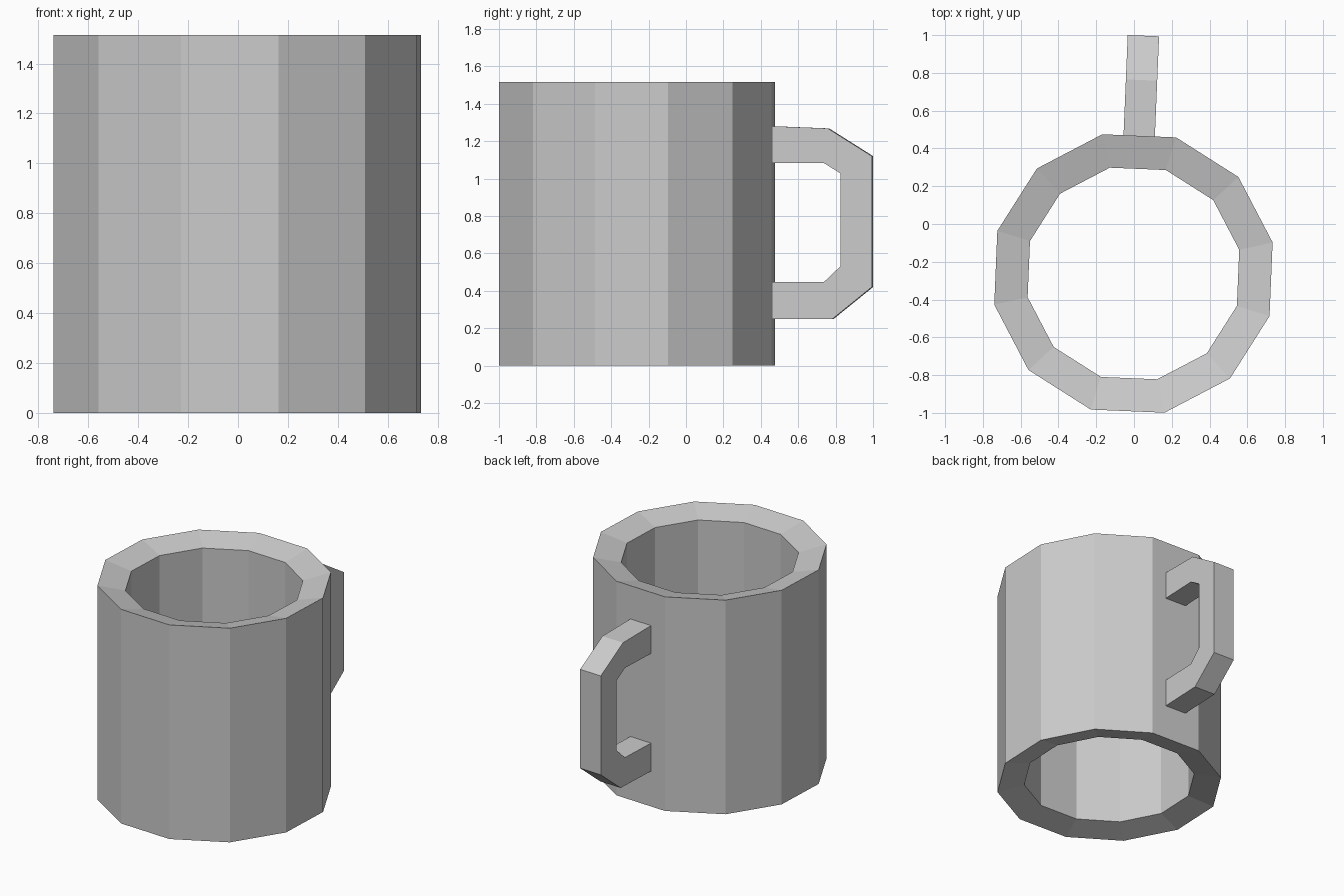
import bpy
import math

if "Cube" in bpy.data.objects:
    bpy.data.objects.remove(bpy.data.objects["Cube"])

CENTRE = (-0.003, -0.262, 0)
TURN = math.radians(-2.4)
SIDES = 12


def add_object(name, verts, faces):
    mesh = bpy.data.meshes.new(name)
    mesh.from_pydata(verts, [], faces)
    mesh.update()
    obj = bpy.data.objects.new(name, mesh)
    obj.location = CENTRE
    obj.rotation_euler.z = TURN
    bpy.context.collection.objects.link(obj)
    return obj


# Cup wall: open 12-sided tube, its rims sloping inward (radius, height)
profile = [(0.755, 0), (0.755, 1.515), (0.574, 1.468), (0.574, 0.043)]
n = len(profile)
verts, faces = [], []
for i in range(SIDES):
    a = math.radians(15 + i * 360 / SIDES)
    verts += [(r * math.cos(a), r * math.sin(a), z) for r, z in profile]
    j = (i + 1) % SIDES
    for k in range(n):
        m = (k + 1) % n
        faces.append((i * n + k, j * n + k, j * n + m, i * n + m))
add_object("cup_wall", verts, faces)

# Handle: C-shaped band from matching outer and inner outlines (y, z)
outer = [(0.725, 1.28), (1.025, 1.268), (1.26, 1.12),
         (1.26, 0.42), (1.05, 0.25), (0.725, 0.25)]
inner = [(0.725, 1.082), (1.005, 1.082), (1.093, 1.027),
         (1.093, 0.532), (1.005, 0.448), (0.725, 0.448)]
verts, faces = [], []
for (oy, oz), (iy, iz) in zip(outer, inner):
    verts += [(-0.083, oy, oz), (0.083, oy, oz), (0.083, iy, iz), (-0.083, iy, iz)]
for s in range(len(outer) - 1):
    for k in range(4):
        m = (k + 1) % 4
        faces.append((s * 4 + k, s * 4 + 4 + k, s * 4 + 4 + m, s * 4 + m))
last = (len(outer) - 1) * 4
faces += [(0, 1, 2, 3), (last + 3, last + 2, last + 1, last)]
add_object("handle", verts, faces)
